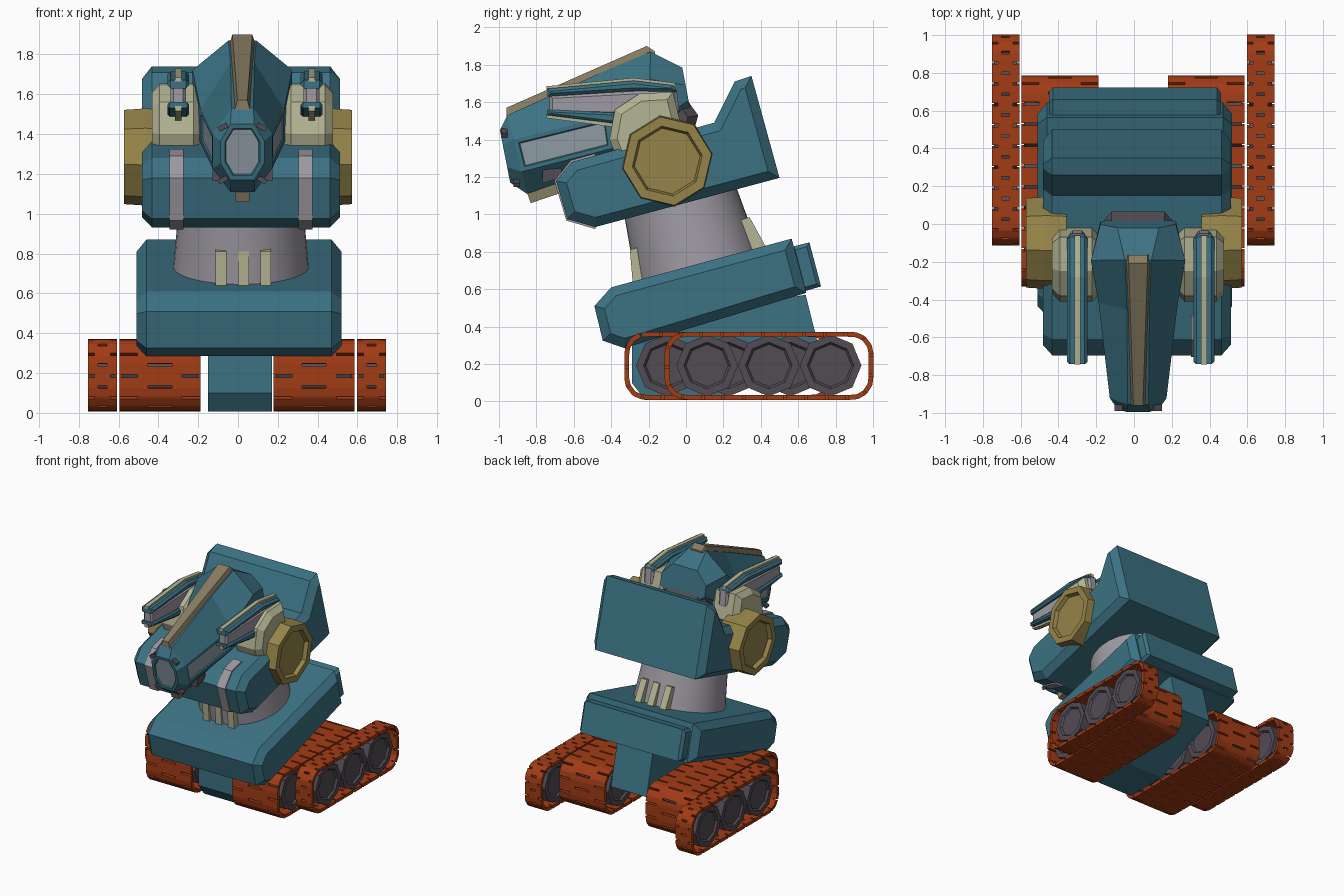
import bpy, bmesh, math
from mathutils import Vector, Matrix

cube = bpy.data.objects.get("Cube")
if cube:
    bpy.data.objects.remove(cube, do_unlink=True)


def colour(name, *rgb):
    m = bpy.data.materials.new(name)
    m.use_nodes = True
    m.diffuse_color = (*rgb, 1)
    m.node_tree.nodes["Principled BSDF"].inputs["Base Color"].default_value = (*rgb, 1)
    return m


teal = colour("teal", .045, .17, .23)
orange = colour("rust orange", .36, .045, .008)
gold = colour("old gold", .30, .23, .065)
pale = colour("pale sage", .46, .46, .30)
khaki = colour("khaki", .24, .20, .12)
grey = colour("warm grey", .34, .32, .36)
steel = colour("blue steel", .27, .33, .37)
dark = colour("charcoal", .085, .072, .088)

MID = 0.015     # upper body centre line
HEAD = 0.022    # head centre line


def finish(name, bm, *mats):
    bmesh.ops.recalc_face_normals(bm, faces=bm.faces)
    me = bpy.data.meshes.new(name)
    bm.to_mesh(me)
    bm.free()
    ob = bpy.data.objects.new(name, me)
    bpy.context.collection.objects.link(ob)
    for m in mats:
        me.materials.append(m)
    return ob


def loft(bm, rings):
    """Skin closed rings of equal length, capping both ends."""
    vs = [[bm.verts.new(p) for p in r] for r in rings]
    n = len(vs[0])
    sides = [[bm.faces.new((a[i], a[(i + 1) % n], b[(i + 1) % n], b[i])) for i in range(n)]
             for a, b in zip(vs, vs[1:])]
    caps = [bm.faces.new(vs[0]), bm.faces.new(vs[-1])]
    bmesh.ops.recalc_face_normals(bm, faces=bm.faces)
    return sides, caps


def prism(name, profile, x, half, mat, chamfer=0.0):
    """Side profile (y, z) extruded across x, with chamfered ends."""
    bm = bmesh.new()
    w = half - chamfer
    _, caps = loft(bm, [[(x + s * w, y, z) for y, z in profile] for s in (-1, 1)])
    if chamfer:
        bmesh.ops.inset_individual(bm, faces=caps, thickness=chamfer, depth=chamfer,
                                   use_even_offset=True)
    return finish(name, bm, mat)


def wheel(name, centre, r, half, mat, rim, recess, turn=0.0, taper=1.0):
    """Octagonal wheel on the x axis with recessed hub faces."""
    bm = bmesh.new()
    rings = []
    for s, k in ((-1, taper), (0, 1), (1, taper)):
        rings.append([(centre[0] + s * half, centre[1] + r * k * math.cos(a),
                       centre[2] + r * k * math.sin(a))
                      for a in (turn + i * math.pi / 4 for i in range(8))])
    _, caps = loft(bm, rings)
    bmesh.ops.inset_individual(bm, faces=caps, thickness=rim, depth=0)
    bmesh.ops.inset_individual(bm, faces=caps, thickness=.012, depth=-recess)
    return finish(name, bm, mat)


def track_path(y0, y1, z0, z1, r):
    """Return a point-by-distance function round a rounded rectangle."""
    pts = []
    for q, (y, z) in enumerate(((y1 - r, z1 - r), (y0 + r, z1 - r), (y0 + r, z0 + r), (y1 - r, z0 + r))):
        for i in range(6):
            a = (q + i / 5) * math.pi / 2
            pts.append(Vector((y + r * math.cos(a), z + r * math.sin(a))))
    pts.append(pts[0])
    total = sum((b - a).length for a, b in zip(pts, pts[1:]))

    def at(s):
        s %= total
        for a, b in zip(pts, pts[1:]):
            d = (b - a).length
            if s <= d:
                return a.lerp(b, s / d)
            s -= d
        return pts[0]
    return at, total


def track(name, x, half, y0, y1, links=50):
    """Band of links; gaps alternate between the middle and the edges."""
    at, total = track_path(y0, y1, .008, .372, .115)
    pitch = total / links
    cols = [-1, -.55, -.3, .3, .55, 1]
    bm = bmesh.new()
    rows = []
    for k in range(links):
        for f in (0, .74):
            p = at((k + f) * pitch)
            rows.append([bm.verts.new((x + half * c, p.x, p.y)) for c in cols])
    for i, a in enumerate(rows):
        b = rows[(i + 1) % len(rows)]
        for c in range(5):
            gap = i % 2 and (c == 2 if i % 4 == 1 else c in (0, 4))
            if not gap:
                bm.faces.new((a[c], a[c + 1], b[c + 1], b[c]))
    ob = finish(name, bm, orange)
    mod = ob.modifiers.new("thickness", 'SOLIDIFY')
    mod.thickness, mod.offset = .026, -1
    return ob


# Running gear: a wide inner and a narrow outer track on each side
for side, s in (("left", 1), ("right", -1)):
    for kind, cx, half, y0 in (("inner", .387, .203, -.33), ("outer", .675, .073, -.115)):
        x = s * cx - .005
        track(f"{side}_{kind}_track", x, half, y0, y0 + 1.117)
        for i in range(3):
            wheel(f"{side}_{kind}_wheel_{i + 1}", (x, y0 + .228 + .33 * i, .192),
                  .165, half - .012, dark, .04, .015)

# Lower hull, keel and rear plate
prism("keel", [(-.29, .36), (-.29, .1), (-.22, .008), (.15, .008), (.72, .25), (.64, .57), (.2, .5)],
      .01, .16, teal)
prism("hull", [(-.49, .51), (-.40, .61), (.565, .87), (.643, .58), (-.33, .285), (-.445, .325)],
      .005, .515, teal, .05)
prism("hull_rear_plate", [(.56, .825), (.66, .85), (.722, .615), (.62, .585)], .005, .455, teal, .02)

# Tapered neck leaning with the hull
bm = bmesh.new()
lean = Matrix.Rotation(math.radians(15), 4, 'X')
bmesh.ops.create_cone(bm, cap_ends=True, segments=40, radius1=.348, radius2=.305, depth=.48,
                      matrix=Matrix.Translation((MID, .02, .88)) @ lean)
neck = finish("neck", bm, grey)
bpy.context.view_layer.objects.active = neck
neck.select_set(True)
bpy.ops.object.shade_smooth_by_angle()

# Ribs on the neck, front and back
for i in range(3):
    x = MID + (i - 1) * .112 + .012
    prism(f"front_rib_{i + 1}", [(-.30, .81), (-.24, .83), (-.17, .66), (-.285, .635)], x, .027, pale)
    prism(f"rear_rib_{i + 1}", [(.26, .96), (.34, .985), (.425, .83), (.34, .80)], x, .027, pale)

# Upper body with raised back
prism("upper_body", [(-.695, 1.18), (-.61, 1.28), (.15, 1.49), (.26, 1.71), (.35, 1.74),
                     (.50, 1.195), (-.486, .932), (-.635, .975)], MID, .498, teal, .05)

# Parts on both sides of the upper body
for side, s in (("left", 1), ("right", -1)):
    prism(f"{side}_chest_strap", [(-.487, .922), (-.64, .967), (-.704, 1.18), (-.615, 1.29),
                                  (-.49, 1.325), (-.45, 1.27), (-.45, .99)],
          MID + s * .324, .036, grey)
    wheel(f"{side}_shoulder_disc", (s * .465, -.10, 1.285), .247, .108, gold, .05, .03,
          turn=.16, taper=.97)
    prism(f"{side}_shoulder", [(-.41, 1.40), (-.38, 1.56), (-.25, 1.645), (-.07, 1.655),
                               (-.02, 1.45), (-.1, 1.25), (-.35, 1.25)],
          HEAD + s * .33, .125, pale, .04)
    # Side gun: core held between two shells, each with a spine
    x = .035 + s * .335
    prism(f"{side}_gun_core", [(-.73, 1.54), (-.73, 1.635), (-.05, 1.67), (-.035, 1.55), (-.3, 1.53)],
          x, .04, grey, .015)
    prism(f"{side}_gun_upper_shell", [(-.74, 1.63), (-.74, 1.672), (-.28, 1.715), (-.07, 1.69),
                                      (-.05, 1.655), (-.28, 1.66)], x, .055, teal, .016)
    prism(f"{side}_gun_lower_shell", [(-.74, 1.53), (-.74, 1.56), (-.33, 1.54), (-.33, 1.48)],
          x, .055, teal, .012)
    prism(f"{side}_gun_upper_spine", [(-.745, 1.665), (-.745, 1.685), (-.28, 1.73), (-.06, 1.703),
                                      (-.06, 1.68), (-.28, 1.705)], x, .016, pale)
    prism(f"{side}_gun_lower_spine", [(-.745, 1.515), (-.745, 1.54), (-.3, 1.49), (-.3, 1.455)],
          x, .016, pale)


def head_ring(top, bot, w, wt, wb, lo, hi):
    """Eight-sided section: narrow top and bottom, full width between lo and hi."""
    shape = [(0, wb), (lo, w), (hi, w), (1, wt)]
    right = [(HEAD + h, *Vector(bot).lerp(Vector(top), t)) for t, h in shape]
    left = [(HEAD - h, *Vector(bot).lerp(Vector(top), t)) for t, h in reversed(shape)]
    return right + left


# Head: snout, brow and back of the skull, with inset cheek and nose panels
bm = bmesh.new()
sides, caps = loft(bm, [
    head_ring((-.995, 1.45), (-.94, 1.17), .11, .06, .06, .3, .7),
    head_ring((-.955, 1.53), (-.85, 1.11), .15, .055, .06, .28, .69),
    head_ring((-.45, 1.76), (-.38, 1.27), .21, .06, .11, .17, .52),
    head_ring((-.19, 1.87), (-.2, 1.3), .25, .07, .12, .3, .74),
    head_ring((-.02, 1.785), (.025, 1.55), .20, .11, .12, .25, .6)])
panels = [sides[1][1], sides[1][5], caps[0]]
bmesh.ops.inset_individual(bm, faces=panels, thickness=.022, depth=0, use_even_offset=True)
bmesh.ops.inset_individual(bm, faces=panels, thickness=.006, depth=-.008, use_even_offset=True)
for f in panels:
    f.material_index = 1
finish("head", bm, teal, steel)

# Neck joint behind the head, jaw patches and chin ridge
prism("head_joint", [(-.35, 1.3), (-.25, 1.55), (.0, 1.62), (.065, 1.53), (.03, 1.40)],
      HEAD, .19, dark, .05)
prism("jaw_patch", [(-.77, 1.165), (-.765, 1.24), (-.67, 1.265), (-.66, 1.20)], HEAD, .15, dark)
prism("chin_ridge", [(-.83, 1.06), (-.85, 1.115), (-.5, 1.24), (-.45, 1.19)], HEAD, .035, khaki)

# Tapered ridge along the top of the head
bm = bmesh.new()
loft(bm, [[(HEAD - a, y, lo), (HEAD + a, y, lo), (HEAD + b, y, hi), (HEAD - b, y, hi)]
          for y, lo, hi, a, b in ((-.96, 1.50, 1.57, .045, .025), (-.21, 1.82, 1.90, .075, .05),
                                  (-.165, 1.82, 1.87, .075, .05))])
finish("head_ridge", bm, khaki)

# Slits at the corners of the snout
for side, s in (("left", 1), ("right", -1)):
    for place, y, z in (("upper", -.972, 1.435), ("lower", -.905, 1.17)):
        bm = bmesh.new()
        bmesh.ops.create_cube(bm, size=1, matrix=Matrix.Translation((HEAD + s * .098, y, z))
                              @ Matrix.Rotation(s * .5, 4, 'Y') @ Matrix.Diagonal((.05, .035, .025, 1)))
        finish(f"{side}_{place}_snout_slit", bm, dark)
